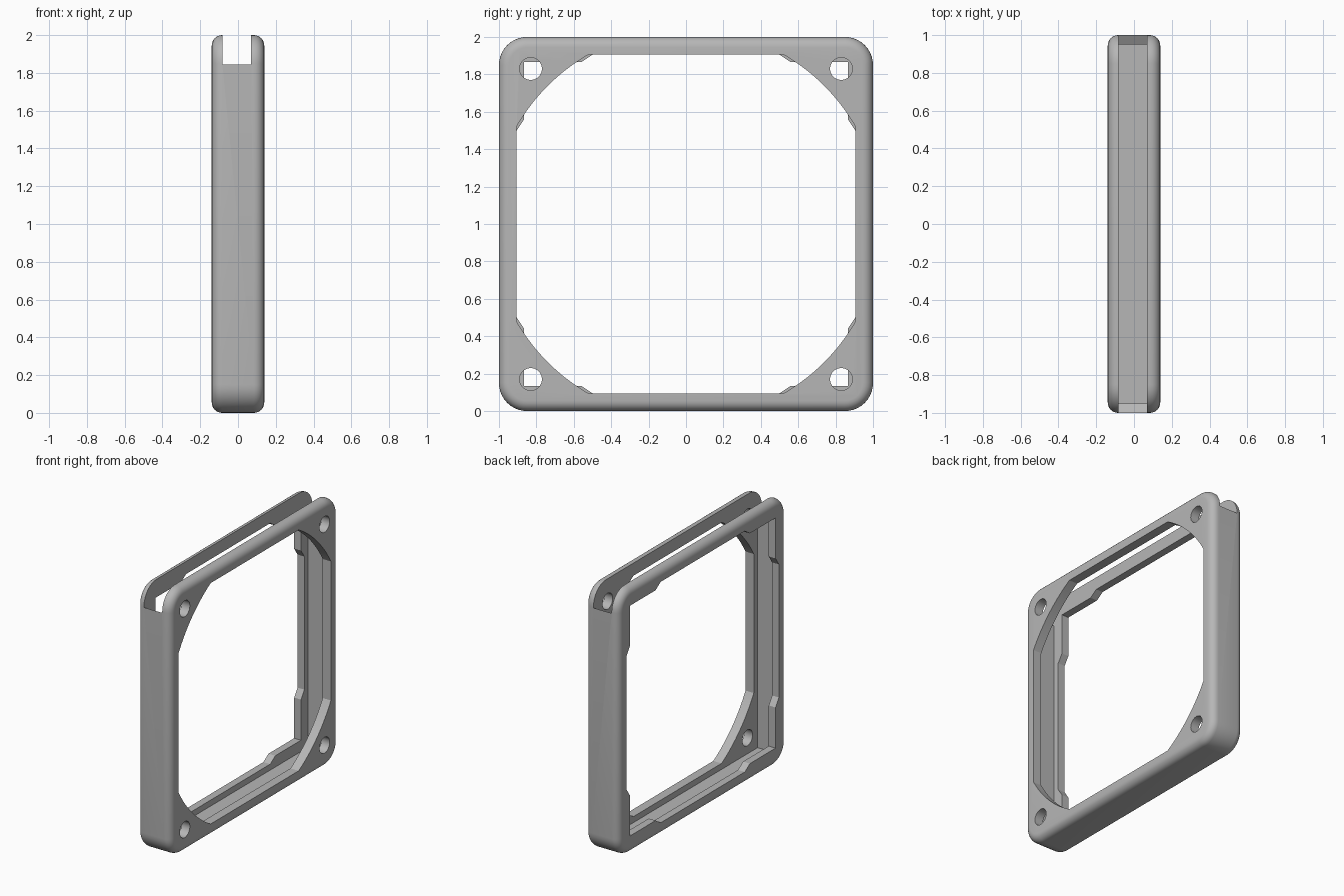
import bpy
import bmesh
from math import cos, sin, pi, acos, radians

cube = bpy.data.objects.get("Cube")
if cube:
    bpy.data.objects.remove(cube, do_unlink=True)

HALF_X = 0.139            # half thickness of the frame
SLOT = (-0.082, 0.07)     # slot between the two plates
MID = 1.0                 # height of the frame centre

grey = bpy.data.materials.new("Light Grey")
grey.use_nodes = True
colour = (0.47, 0.47, 0.47, 1)
grey.diffuse_color = colour
grey.node_tree.nodes["Principled BSDF"].inputs["Base Color"].default_value = colour


def arc(cy, cz, r, a0, a1, n):
    return [(cy + r * cos(a0 + (a1 - a0) * i / n),
             cz + r * sin(a0 + (a1 - a0) * i / n)) for i in range(n + 1)]


def prism(name, profile, x0, x1, fillet=0):
    """Extrude a (y, z) profile, centred on the frame, from x0 to x1."""
    bm = bmesh.new()
    face = bm.faces.new([bm.verts.new((x0, y, z + MID)) for y, z in profile])
    moved = bmesh.ops.extrude_face_region(bm, geom=[face])["geom"]
    bmesh.ops.translate(bm, vec=(x1 - x0, 0, 0),
                        verts=[v for v in moved if isinstance(v, bmesh.types.BMVert)])
    bmesh.ops.recalc_face_normals(bm, faces=bm.faces)
    if fillet:
        rims = [e for e in bm.edges if abs(e.verts[0].co.x - e.verts[1].co.x) < 1e-5]
        bmesh.ops.bevel(bm, geom=rims, offset=fillet, segments=6, profile=0.5,
                        affect='EDGES')
    mesh = bpy.data.meshes.new(name)
    bm.to_mesh(mesh)
    bm.free()
    obj = bpy.data.objects.new(name, mesh)
    bpy.context.collection.objects.link(obj)
    mesh.materials.append(grey)
    return obj


def quarters(points):
    """Repeat a corner's points around the four corners."""
    ring = []
    for k in range(4):
        c, s = round(cos(k * pi / 2)), round(sin(k * pi / 2))
        ring += [(c * y - s * z, s * y + c * z) for y, z in points]
    return ring


# Rounded outer body
R = 0.15
frame = prism("frame", quarters(arc(1 - R, 1 - R, R, 0, pi / 2, 10)),
              -HALF_X, HALF_X, 0.055)

# Slot open at the top, with side walls sloping inwards at their ends
W, RIM = 0.95, 0.845
slot = prism("slot_cutter",
             [(-W, -W), (W, -W), (W, RIM - 0.03), (1, RIM), (1.2, RIM),
              (1.2, 1.2), (-1.2, 1.2), (-1.2, RIM), (-1, RIM), (-W, RIM - 0.03)], *SLOT)

# Round opening clipped by a square in the left plate
E, CR = 0.905, 1.045
a = acos(E / CR)
left_opening = prism("left_opening_cutter",
                     quarters(arc(0, 0, CR, a, pi / 2 - a, 16)), 0, 0.3)

# Square opening with narrower corners in the right plate
C = 0.865
right_opening = prism("right_opening_cutter",
                      quarters([(E, 0.50), (C, 0.56), (C, C), (0.56, C), (0.50, E)]),
                      -0.3, 0)

# Screw holes in the left plate
holes = [prism("hole_cutter", arc(y, z, 0.06, 0, 2 * pi * 23 / 24, 23), 0, 0.3)
         for y in (-0.83, 0.83) for z in (-0.83, 0.83)]

bpy.context.view_layer.objects.active = frame
for cutter in [slot, left_opening, right_opening, *holes]:
    cutter.hide_render = True
    mod = frame.modifiers.new("cut", 'BOOLEAN')
    mod.operation = 'DIFFERENCE'
    mod.solver = 'EXACT'
    mod.object = cutter
    bpy.ops.object.modifier_apply(modifier=mod.name)
    bpy.data.objects.remove(cutter, do_unlink=True)

bpy.ops.object.select_all(action='DESELECT')
frame.select_set(True)
bpy.ops.object.shade_smooth_by_angle(angle=radians(30))
